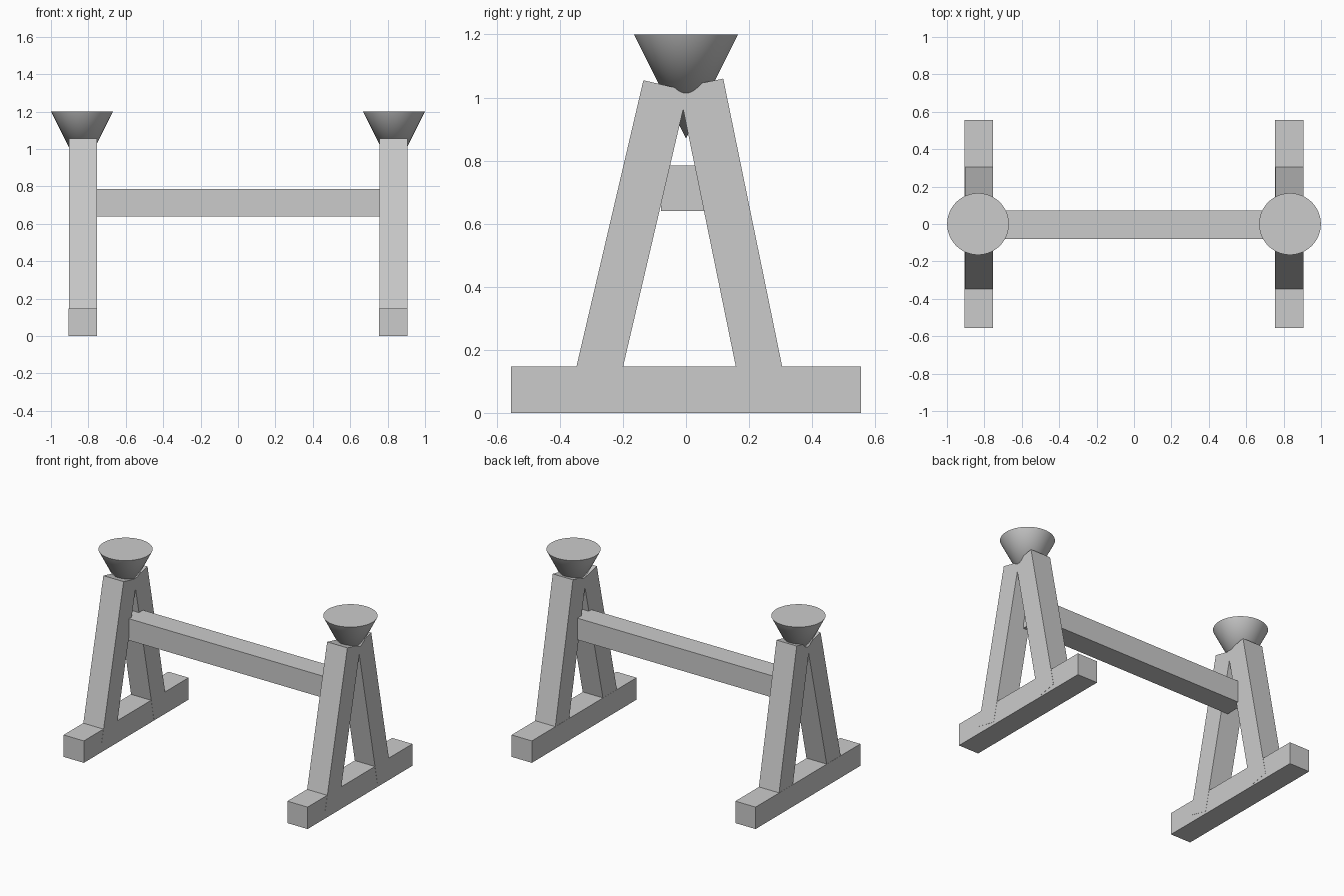
import bpy
from math import atan2, radians
from mathutils import Vector

if "Cube" in bpy.data.objects:
    bpy.data.objects.remove(bpy.data.objects["Cube"])


def box(name, center, size, tilt=0.0):
    bpy.ops.mesh.primitive_cube_add(size=1, location=center, rotation=(tilt, 0, 0))
    ob = bpy.context.object
    ob.name = name
    ob.scale = size
    bpy.ops.object.transform_apply(location=False, rotation=False, scale=True)
    return ob


def beam(name, x, bottom, top, width, thick):
    # square-ended beam between two (y, z) points
    a, b = Vector((x, *bottom)), Vector((x, *top))
    d = b - a
    return box(name, (a + b) / 2, (width, thick, d.length), atan2(-d.y, d.z))


for side, s in (("left", -1), ("right", 1)):
    x = s * 0.83
    # ground foot
    box(f"{side}_foot", (x, 0, 0.0735), (0.15, 1.11, 0.147))
    # two leaning legs, slightly unequal
    beam(f"{side}_front_leg", x + 0.001, (-0.30, 0.0335), (-0.065, 1.0385), 0.15, 0.144)
    beam(f"{side}_back_leg", x + 0.001, (0.2575, 0.02), (0.0475, 1.0455), 0.15, 0.144)
    # inverted cone cup on top
    bpy.ops.mesh.primitive_cone_add(vertices=64, radius1=0, radius2=0.165, depth=0.33,
                                    location=(s * 0.834, 0, 1.035))
    bpy.context.object.name = f"{side}_cone"
    bpy.ops.object.shade_smooth_by_angle(angle=radians(30))

# crossbar joining the two trestles
box("crossbar", (0, -0.004, 0.7125), (1.60, 0.15, 0.145))
